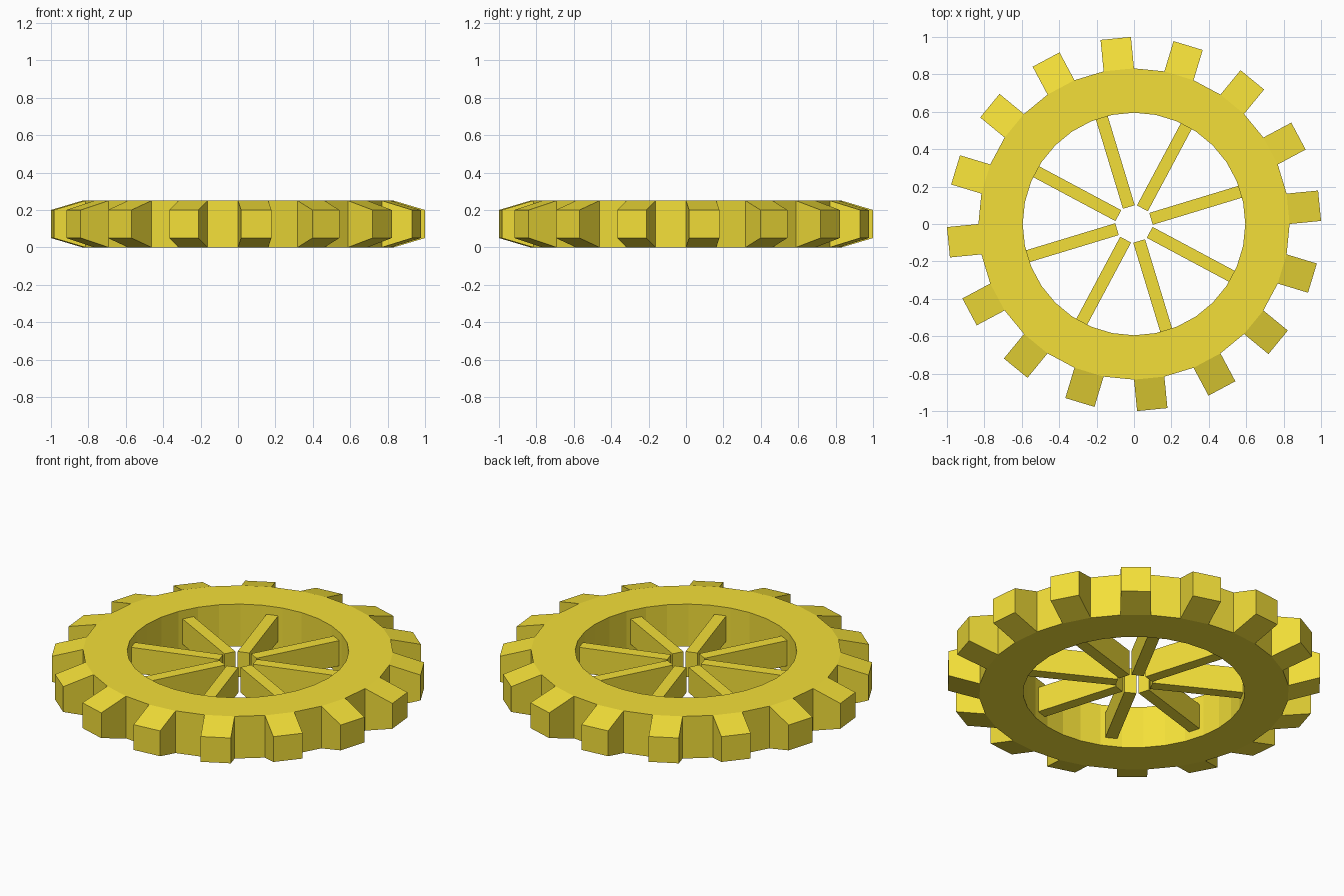
import bpy, bmesh
from math import cos, sin, pi
from mathutils import Matrix, Vector

if "Cube" in bpy.data.objects:
    bpy.data.objects.remove(bpy.data.objects["Cube"])

SEG, HEIGHT = 32, 0.25
R_OUT, R_IN, R_TIP, R_HUB = 0.832, 0.595, 0.997, 0.095
STEP = 2 * pi / SEG

yellow = bpy.data.materials.new("yellow")
yellow.diffuse_color = (0.9, 0.74, 0.04, 1)
yellow.use_nodes = True
yellow.node_tree.nodes["Principled BSDF"].inputs["Base Color"].default_value = yellow.diffuse_color


def finish(bm, name):
    bmesh.ops.recalc_face_normals(bm, faces=bm.faces[:])
    mesh = bpy.data.meshes.new(name)
    bm.to_mesh(mesh)
    bm.free()
    mesh.materials.append(yellow)
    ob = bpy.data.objects.new(name, mesh)
    bpy.context.collection.objects.link(ob)
    return ob


# Rim: rectangular section swept round, flat facets
bm = bmesh.new()
section = [(R_IN, 0), (R_OUT, 0), (R_OUT, HEIGHT), (R_IN, HEIGHT)]
rings = [[bm.verts.new((r * cos(i * STEP), r * sin(i * STEP), z)) for r, z in section]
         for i in range(SEG)]
outer = []
for i in range(SEG):
    a, b = rings[i], rings[(i + 1) % SEG]
    for k in range(4):
        m = (k + 1) % 4
        face = bm.faces.new((a[k], b[k], b[m], a[m]))
        if k == 1:
            outer.append(face)

# Teeth: every other outer facet pulled out, tapering in height only
for i in range(0, SEG, 2):
    tip = bmesh.ops.extrude_discrete_faces(bm, faces=[outer[i]])["faces"][0]
    angle = (i + 0.5) * STEP
    radial = Vector((cos(angle), sin(angle), 0))
    for v in tip.verts:
        v.co += radial * (R_TIP - R_OUT * cos(STEP / 2))
        v.co.z = 0.05 if v.co.z < HEIGHT / 2 else 0.20
finish(bm, "toothed_rim")

# Spokes: eight thin bars around an open hub
length = R_IN * cos(STEP / 2) - R_HUB
bm = bmesh.new()
for i in range(8):
    mat = (Matrix.Rotation(1.5 * STEP + i * pi / 4, 4, 'Z')
           @ Matrix.Translation((R_HUB + length / 2, 0, HEIGHT / 2))
           @ Matrix.Diagonal((length, 0.066, 0.15, 1)))
    bmesh.ops.create_cube(bm, size=1, matrix=mat)
finish(bm, "spokes")
